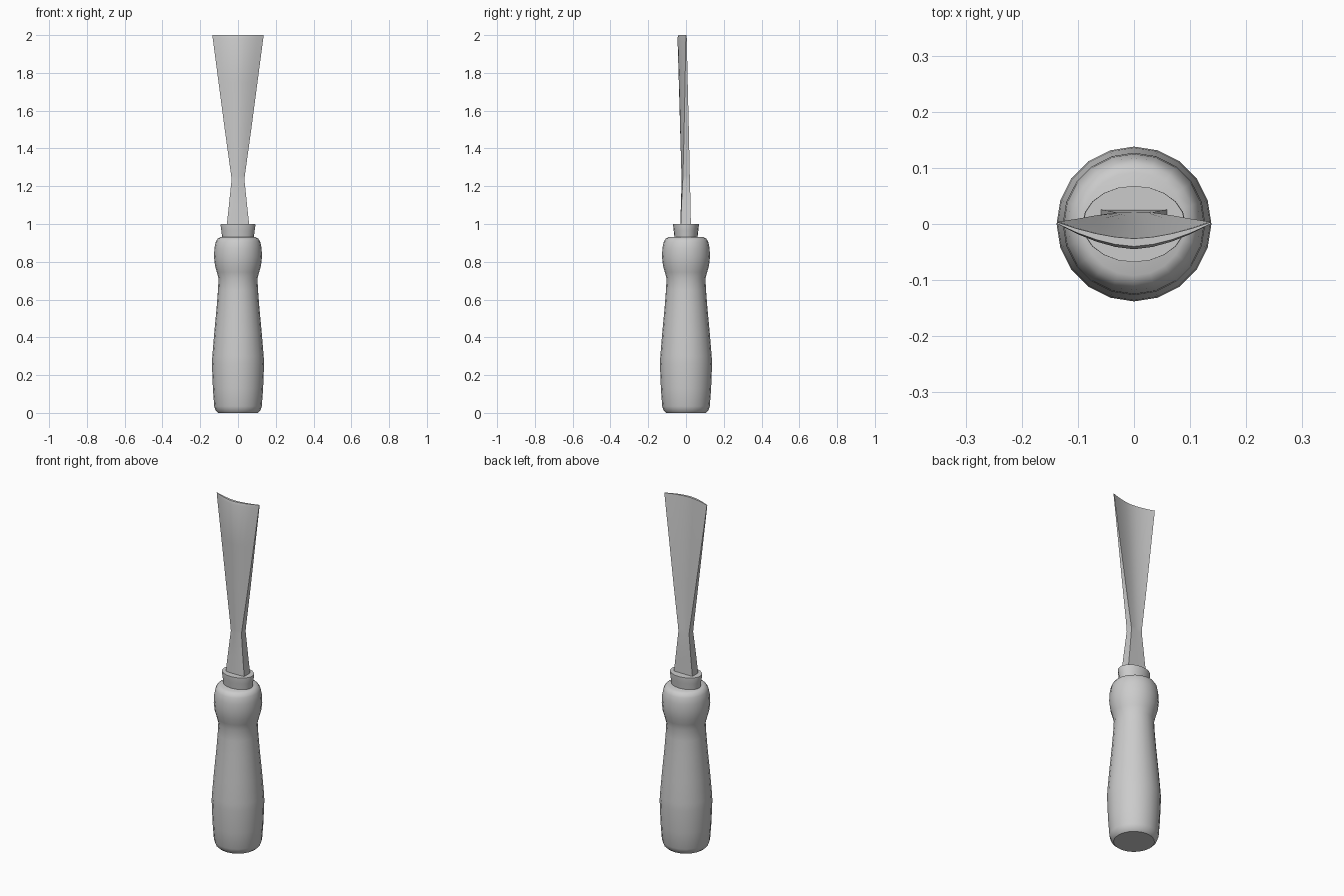
import bpy, bmesh, math

if "Cube" in bpy.data.objects:
    bpy.data.objects.remove(bpy.data.objects["Cube"])


def finish(name, bm, angle=40):
    bmesh.ops.recalc_face_normals(bm, faces=bm.faces)
    mesh = bpy.data.meshes.new(name)
    bm.to_mesh(mesh)
    bm.free()
    ob = bpy.data.objects.new(name, mesh)
    bpy.context.collection.objects.link(ob)
    bpy.ops.object.select_all(action='DESELECT')
    ob.select_set(True)
    bpy.context.view_layer.objects.active = ob
    bpy.ops.object.shade_smooth_by_angle(angle=math.radians(angle))
    return ob


def loft(name, rings, angle=40):
    """Skin a list of equally sized closed rings and cap both ends."""
    bm = bmesh.new()
    rows = [[bm.verts.new(p) for p in ring] for ring in rings]
    n = len(rows[0])
    for a, b in zip(rows, rows[1:]):
        for i in range(n):
            j = (i + 1) % n
            bm.faces.new((a[i], a[j], b[j], b[i]))
    bm.faces.new(rows[0][::-1])
    bm.faces.new(rows[-1])
    return finish(name, bm, angle)


def ellipse(rx, ry, z, n=20):
    return [(rx * math.cos(2 * math.pi * i / n), ry * math.sin(2 * math.pi * i / n), z)
            for i in range(n)]


# turned wooden handle
profile = [(0.105, 0), (0.118, 0.012), (0.126, 0.035), (0.133, 0.13), (0.138, 0.26),
           (0.136, 0.30), (0.126, 0.42), (0.113, 0.56), (0.106, 0.65), (0.103, 0.71),
           (0.112, 0.745), (0.122, 0.78), (0.127, 0.825), (0.125, 0.87),
           (0.118, 0.905), (0.108, 0.922), (0.092, 0.93)]
loft("handle", [ellipse(r, r, z) for r, z in profile])

# oval ferrule, slightly flared towards the top
loft("ferrule", [ellipse(0.083, 0.060, 0.92), ellipse(0.088, 0.065, 0.965),
                 ellipse(0.092, 0.068, 0.99), ellipse(0.091, 0.068, 1.0)])


# gouge blade: shank narrowing to a neck, then flaring into a curved trough
def section(z, half_width, edge_front, mid_front, edge_back, mid_back):
    ts = [-1, -0.75, -0.5, -0.25, 0, 0.25, 0.5, 0.75, 1]
    curve = lambda t, edge, mid: mid + (edge - mid) * abs(t) ** 1.7
    front = [(t * half_width, curve(t, edge_front, mid_front), z) for t in ts]
    back = [(t * half_width, curve(t, edge_back, mid_back), z) for t in ts[::-1]]
    return front + back


loft("blade", [
    section(0.98, 0.061, -0.028, -0.031, 0.026, 0.026),
    section(1.10, 0.048, -0.024, -0.027, 0.024, 0.024),
    section(1.235, 0.034, -0.017, -0.023, 0.021, 0.020),
    section(1.255, 0.036, -0.016, -0.024, 0.020, 0.018),
    section(1.50, 0.070, -0.010, -0.031, 0.015, 0.004),
    section(1.75, 0.103, -0.005, -0.038, 0.009, -0.010),
    section(1.985, 0.134, -0.001, -0.045, 0.004, -0.025),
    section(2.0, 0.136, 0.000, -0.040, 0.003, -0.026),
], 35)
